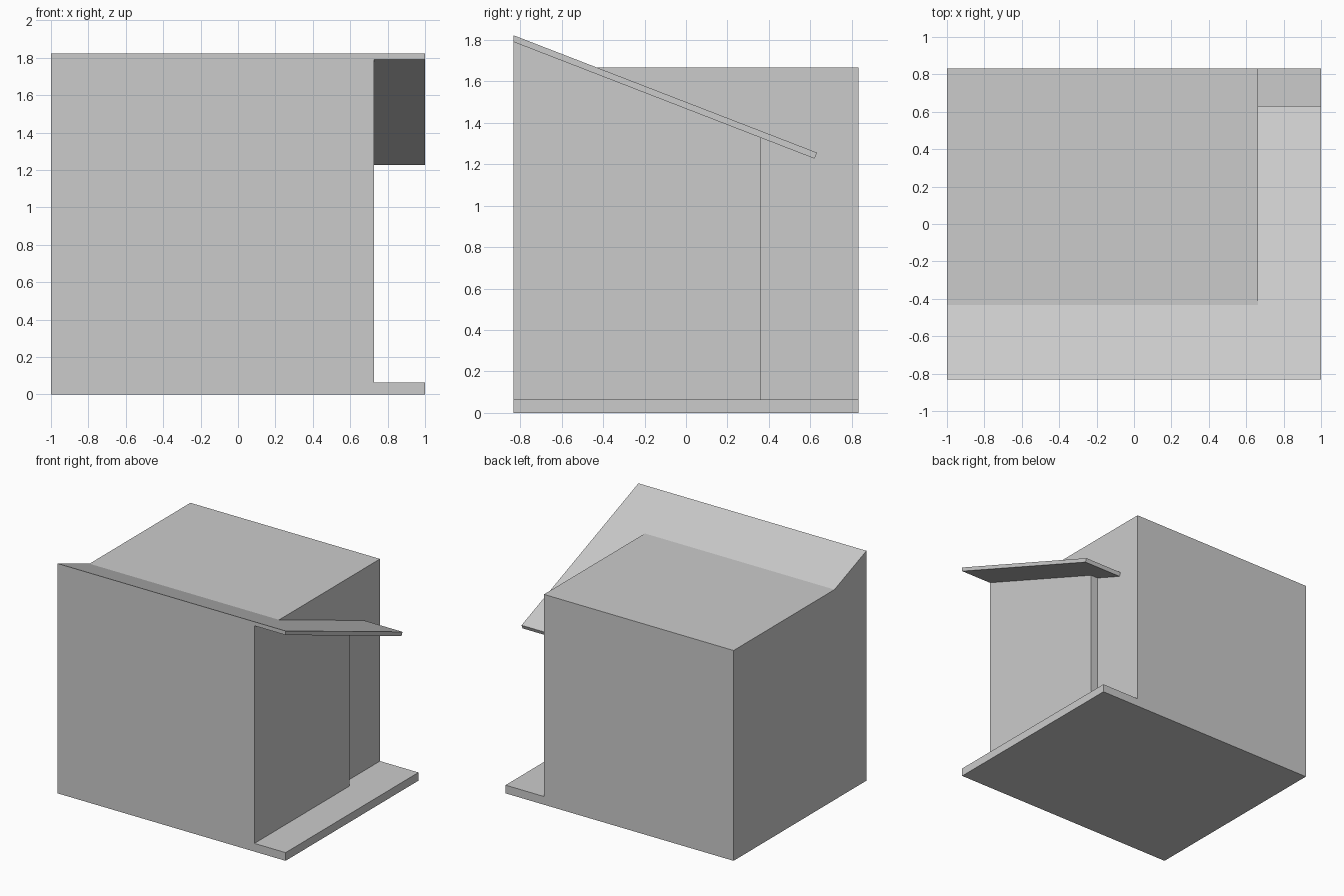
import bpy, bmesh

if "Cube" in bpy.data.objects:
    bpy.data.objects.remove(bpy.data.objects["Cube"])

HALF_Y = 0.832
FLOOR = 0.065
# Roof line end points as (y, z)
TOP_FRONT, TOP_BACK = (-HALF_Y, 1.822), (0.632, 1.256)
LOW_FRONT, LOW_BACK = (-HALF_Y, 1.790), (0.620, 1.227)


def on_line(a, b, y):
    return (y, a[1] + (b[1] - a[1]) * (y - a[0]) / (b[0] - a[0]))


def prism(name, profile, x0, x1):
    """Extrude a (y, z) profile along x."""
    bm = bmesh.new()
    face = bm.faces.new([bm.verts.new((x0, y, z)) for y, z in profile])
    ext = bmesh.ops.extrude_face_region(bm, geom=[face])
    moved = [v for v in ext["geom"] if isinstance(v, bmesh.types.BMVert)]
    bmesh.ops.translate(bm, verts=moved, vec=(x1 - x0, 0, 0))
    bmesh.ops.recalc_face_normals(bm, faces=bm.faces)
    mesh = bpy.data.meshes.new(name)
    bm.to_mesh(mesh)
    bm.free()
    obj = bpy.data.objects.new(name, mesh)
    bpy.context.collection.objects.link(obj)
    return obj


# Floor slab
prism("base_slab", [(-HALF_Y, 0), (HALF_Y, 0), (HALF_Y, FLOOR), (-HALF_Y, FLOOR)], -1, 1)

# Front block, cut off under the sloping roof
SPLIT = 0.361
split_top = on_line(LOW_FRONT, LOW_BACK, SPLIT)
prism("front_block", [(-HALF_Y, FLOOR), (SPLIT, FLOOR), split_top, LOW_FRONT], -1, 0.727)

# Sloping roof panel that overhangs on the right
prism("sloped_roof", [LOW_FRONT, LOW_BACK, TOP_BACK, TOP_FRONT], -1, 1)

# Back block, flat-topped and wrapped around the roof's rear edge
ridge = on_line(TOP_FRONT, TOP_BACK, -0.432)
prism("back_block", [(SPLIT, FLOOR), (HALF_Y, FLOOR), (HALF_Y, ridge[1]), ridge,
                     TOP_BACK, LOW_BACK, split_top], -1, 0.663)
